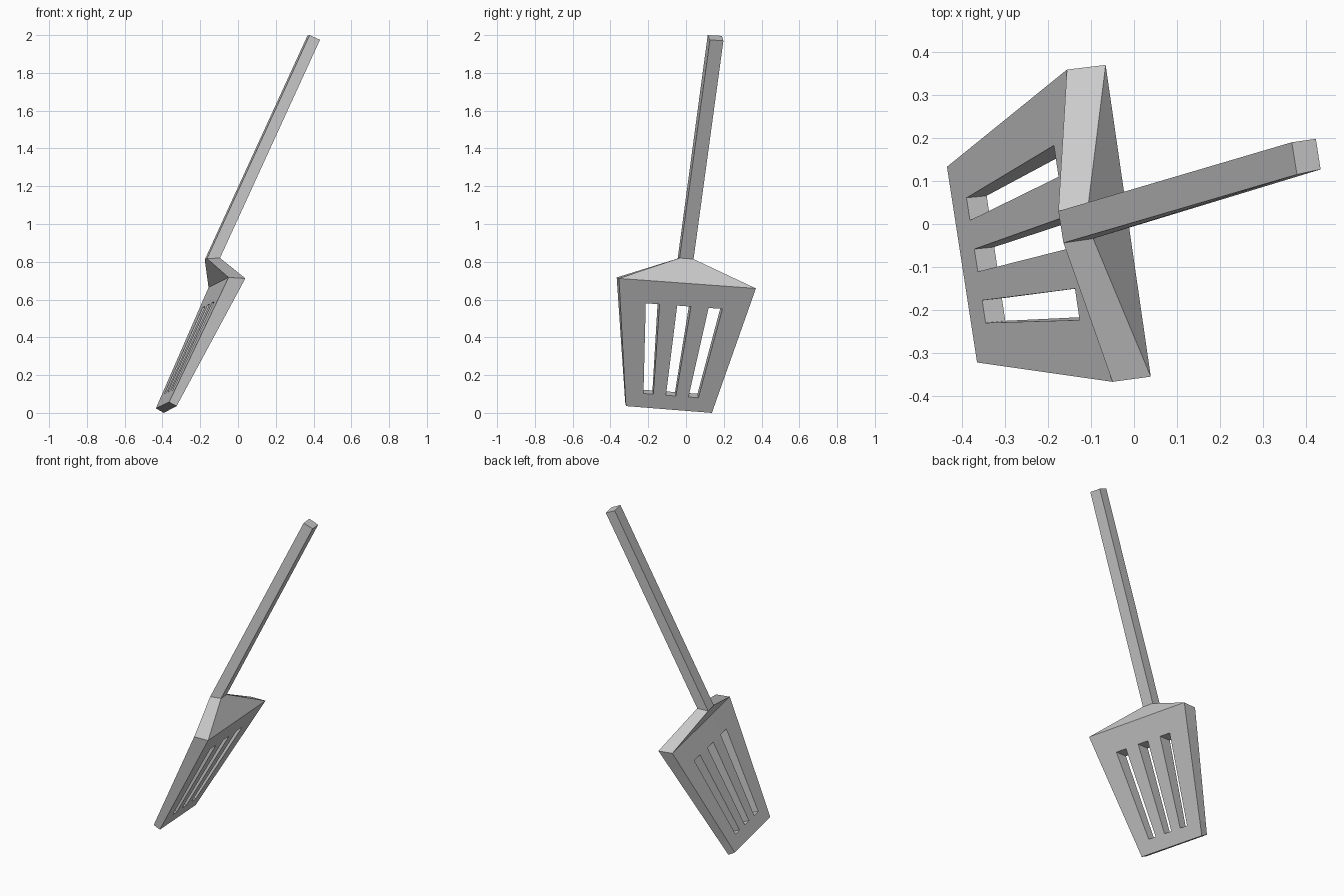
import bpy, bmesh
from mathutils import Vector

if "Cube" in bpy.data.objects:
    bpy.data.objects.remove(bpy.data.objects["Cube"])


def finish(name, bm):
    bmesh.ops.remove_doubles(bm, verts=bm.verts, dist=1e-5)
    bmesh.ops.recalc_face_normals(bm, faces=bm.faces)
    mesh = bpy.data.meshes.new(name)
    bm.to_mesh(mesh)
    bm.free()
    obj = bpy.data.objects.new(name, mesh)
    bpy.context.collection.objects.link(obj)


def loft(name, lower, upper, cap=False):
    # four-sided tube between two rings
    bm = bmesh.new()
    a = [bm.verts.new(p) for p in lower]
    b = [bm.verts.new(p) for p in upper]
    for i in range(4):
        j = (i + 1) % 4
        bm.faces.new((a[i], a[j], b[j], b[i]))
    if cap:
        bm.faces.new(b)
    finish(name, bm)


# Rings in order: back near, back far, front far, front near
tip = [(-0.365, -0.322, 0.057), (-0.435, 0.133, 0.024),
       (-0.393, 0.137, 0.0), (-0.325, -0.318, 0.036)]
shoulder = [(-0.050, -0.367, 0.717), (-0.156, 0.359, 0.664),
            (-0.066, 0.370, 0.659), (0.039, -0.355, 0.712)]
neck_top = [(-0.164, -0.044, 0.817), (-0.176, 0.030, 0.811),
            (-0.107, 0.040, 0.814), (-0.095, -0.034, 0.820)]
end = [(0.379, 0.115, 2.0), (0.367, 0.190, 1.996),
       (0.423, 0.198, 1.970), (0.434, 0.127, 1.975)]

# Tapered blade: a grid across (u) and down (v), slots left out
us = [0, 0.2, 0.308, 0.446, 0.554, 0.692, 0.8, 1]
vs = [0, 0.18, 0.89, 1]
S = [Vector(p) for p in shoulder]
T = [Vector(p) for p in tip]
bm = bmesh.new()


def sheet(i0, i1):
    return [[bm.verts.new(S[i0].lerp(S[i1], u).lerp(T[i0].lerp(T[i1], u), v))
             for u in us] for v in vs]


back, front = sheet(0, 1), sheet(3, 2)


def solid(r, c):
    return 0 <= r < 3 and 0 <= c < 7 and not (r == 1 and c % 2)


for r in range(3):
    for c in range(7):
        if not solid(r, c):
            continue
        loop = [(r, c), (r, c + 1), (r + 1, c + 1), (r + 1, c)]
        bm.faces.new([back[i][j] for i, j in loop])
        bm.faces.new([front[i][j] for i, j in reversed(loop)])
        for k, (dr, dc) in enumerate([(-1, 0), (0, 1), (1, 0), (0, -1)]):
            # wall towards a slot or outer edge; the top joins the neck
            if r + dr >= 0 and not solid(r + dr, c + dc):
                (a, b), (d, e) = loop[k], loop[(k + 1) % 4]
                bm.faces.new((back[a][b], front[a][b], front[d][e], back[d][e]))
finish("blade", bm)

# Sloped neck and long square handle
loft("neck", shoulder, neck_top)
loft("handle", neck_top, end, cap=True)
